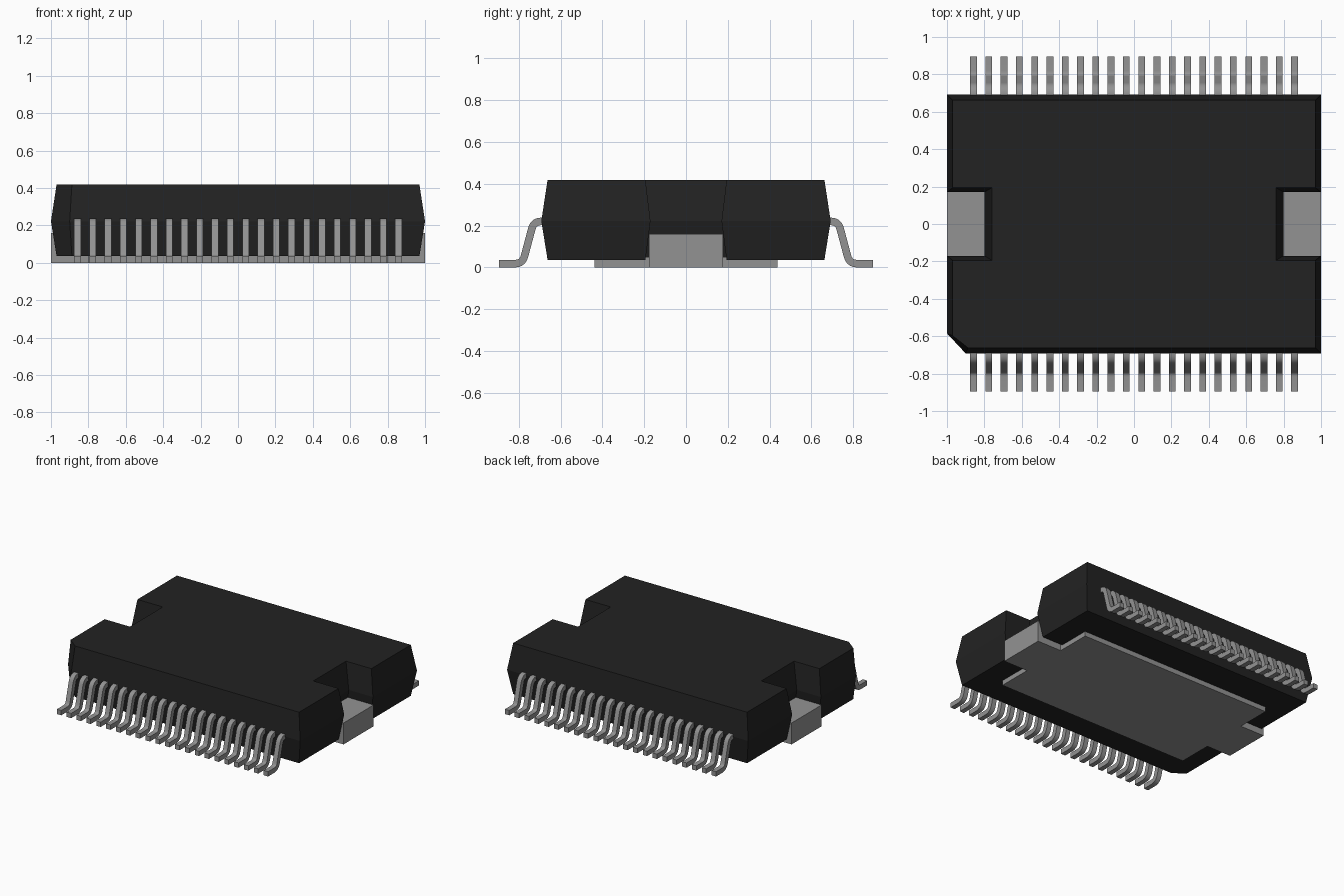
import bpy, bmesh, math
from mathutils import Vector

cube = bpy.data.objects.get("Cube")
if cube:
    bpy.data.objects.remove(cube, do_unlink=True)


def make_material(name, rgb):
    mat = bpy.data.materials.new(name)
    mat.use_nodes = True
    mat.diffuse_color = (*rgb, 1)
    mat.node_tree.nodes["Principled BSDF"].inputs["Base Color"].default_value = (*rgb, 1)
    return mat


black = make_material("black plastic", (0.016, 0.016, 0.016))
metal = make_material("grey metal", (0.29, 0.29, 0.29))


def loft(name, rings, mat, smooth=False):
    """Bridge equal-length rings of points and cap both ends."""
    bm = bmesh.new()
    loops = [[bm.verts.new(p) for p in ring] for ring in rings]
    n = len(loops[0])
    for a, b in zip(loops, loops[1:]):
        for i in range(n):
            j = (i + 1) % n
            bm.faces.new((a[i], a[j], b[j], b[i]))
    bm.faces.new(loops[0])
    bm.faces.new(loops[-1])
    bmesh.ops.recalc_face_normals(bm, faces=bm.faces)
    mesh = bpy.data.meshes.new(name)
    bm.to_mesh(mesh)
    bm.free()
    mesh.materials.append(mat)
    obj = bpy.data.objects.new(name, mesh)
    bpy.context.collection.objects.link(obj)
    if smooth:
        bpy.ops.object.select_all(action='DESELECT')
        obj.select_set(True)
        bpy.context.view_layer.objects.active = obj
        bpy.ops.object.shade_smooth_by_angle(angle=math.radians(35))
    return obj


# Plastic body: outline with side notches and one cut corner, drafted from its waist
def body_ring(z, d):
    x, y = 1 - d, 0.692 - d
    nx, ny = 0.8 - 1.33 * d, 0.17 + 0.8 * d
    pts = [(x, -y), (x, -ny), (nx, -ny), (nx, ny), (x, ny), (x, y),
           (-x, y), (-x, ny), (-nx, ny), (-nx, -ny), (-x, -ny),
           (-x, -0.585 - 0.4 * d), (-0.9 + 0.4 * d, -y)]
    return [(px, py, z) for px, py in pts]


loft("body", [body_ring(0.036, 0.03), body_ring(0.222, 0), body_ring(0.418, 0.03)], black)

# Heat spreader: a cross bar with raised end tabs, and a flank plate on each side
half = [(1, 0), (1, 0.16), (0.7, 0.16), (0.7, 0.05)]
bar = half + [(-x, z) for x, z in reversed(half)]
loft("heat_spreader_bar", [[(x, y, z) for x, z in bar] for y in (-0.178, 0.178)], metal)
plate = [(-0.8, 0), (0.8, 0), (0.8, 0.05), (-0.8, 0.05)]
for side, label in ((-1, "front"), (1, "back")):
    loft(label + "_heat_spreader_flank",
         [[(x, side * y, z) for x, z in plate] for y in (0.178, 0.437)], metal)


# Gull-wing lead: centre line with rounded bends
def rounded_path(points, radius, steps=5):
    pts = [Vector(p) for p in points]
    path = [pts[0]]
    for a, b, c in zip(pts, pts[1:], pts[2:]):
        start = b + (a - b).normalized() * radius
        end = b + (c - b).normalized() * radius
        for k in range(steps + 1):
            t = k / steps
            path.append(start * (1 - t) ** 2 + b * 2 * t * (1 - t) + end * t * t)
    return path + [pts[-1]]


path = rounded_path([(0.65, 0.22), (0.728, 0.22), (0.782, 0.018), (0.895, 0.018)], 0.036)
HALF_T, HALF_W = 0.018, 0.018


def lead_rings(x, side):
    rings = []
    for i, p in enumerate(path):
        ahead, behind = path[min(i + 1, len(path) - 1)], path[max(i - 1, 0)]
        t = (ahead - behind).normalized()
        n = Vector((-t.y, t.x)) * HALF_T
        rings.append([(x + w * HALF_W, side * (p.x + s * n.x), p.y + s * n.y)
                      for w, s in ((-1, -1), (1, -1), (1, 1), (-1, 1))])
    return rings


COUNT, SPAN = 22, 0.858
for side, label in ((-1, "front"), (1, "back")):
    for i in range(COUNT):
        x = -SPAN + 2 * SPAN * i / (COUNT - 1)
        loft(f"{label}_lead_{i + 1}", lead_rings(x, side), metal, smooth=True)
